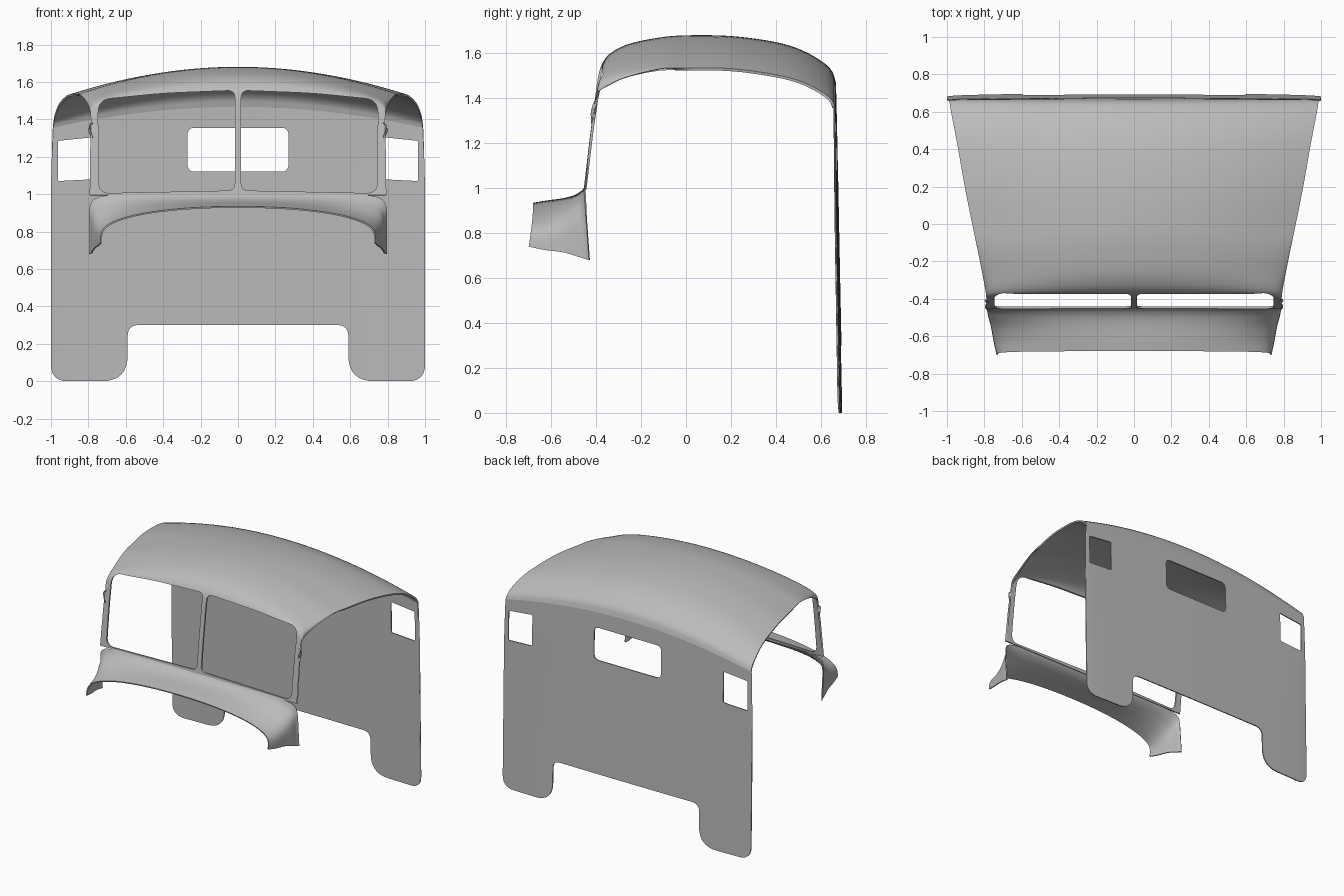
import bpy, bmesh, math
from mathutils import Vector

cube = bpy.data.objects.get("Cube")
if cube:
    bpy.data.objects.remove(cube)

grey = bpy.data.materials.new("primer_grey")
grey.use_nodes = True
grey.diffuse_color = (0.5, 0.5, 0.5, 1)
grey.node_tree.nodes["Principled BSDF"].inputs["Base Color"].default_value = (0.5, 0.5, 0.5, 1)


def make_object(name, bm):
    mesh = bpy.data.meshes.new(name)
    bm.to_mesh(mesh)
    bm.free()
    obj = bpy.data.objects.new(name, mesh)
    bpy.context.collection.objects.link(obj)
    return obj


def smooth_rows(rows, steps=4):
    """Catmull-Rom interpolation through the section parameters."""
    r = [Vector(v) for v in rows]
    r = [r[0] * 2 - r[1]] + r + [r[-1] * 2 - r[-2]]
    out = []
    for a, b, c, d in zip(r, r[1:], r[2:], r[3:]):
        for i in range(steps):
            t = i / steps
            out.append(b + (c - a) * (t / 2) + (a * 2 - b * 5 + c * 4 - d) * (t * t / 2)
                       + (b * 3 - a - c * 3 + d) * (t ** 3 / 2))
    return out + [r[-2]]


def section_point(row, s):
    """Crowned cross-section with rounded shoulders, s from -1 to 1."""
    y, z, crown, drop, half_width, power, y_end = row
    a = abs(s)
    t = math.pi / 2 * a * a * (3 - 2 * a)
    u = math.sin(t) ** (2 / power)
    f = 1 - max(math.cos(t), 0) ** (2 / power)
    return (math.copysign(half_width * u, s), y + (y_end - y) * f, z - crown * u * u - drop * f)


def loft(name, rows, half_columns=24):
    bm = bmesh.new()
    grid = [[bm.verts.new(section_point(r, i / half_columns))
             for i in range(-half_columns, half_columns + 1)] for r in smooth_rows(rows)]
    for lo, hi in zip(grid, grid[1:]):
        for i in range(len(lo) - 1):
            bm.faces.new((lo[i], lo[i + 1], hi[i + 1], hi[i]))
    return make_object(name, bm)


def rounded(corners, steps=8):
    """Outline with each corner (x, z, radius) replaced by a soft arc."""
    out = []
    for i, (x, z, radius) in enumerate(corners):
        p = Vector((x, z))
        if radius == 0:
            out.append(p)
            continue
        before = Vector(corners[i - 1][:2]) - p
        after = Vector(corners[(i + 1) % len(corners)][:2]) - p
        a, b = p + before.normalized() * radius, p + after.normalized() * radius
        for k in range(steps + 1):
            t = k / steps
            w = 0.75 * t * (1 - t) * 2
            out.append(a * ((1 - t) ** 2) + p * (2 * t * (1 - t)) + b * (t * t))
    return out


def prism(corners, y0, y1):
    bm = bmesh.new()
    face = bm.faces.new([bm.verts.new((p.x, y0, p.y)) for p in rounded(corners)])
    side = bmesh.ops.extrude_face_region(bm, geom=[face])["geom"]
    bmesh.ops.translate(bm, vec=(0, y1 - y0, 0),
                        verts=[g for g in side if isinstance(g, bmesh.types.BMVert)])
    bmesh.ops.recalc_face_normals(bm, faces=bm.faces)
    cutter = make_object("cutter", bm)
    cutter.hide_render = True
    return cutter


def mirrored(corners):
    return [(-x, z, r) for x, z, r in reversed(corners)]


def finish(obj, thickness, cutters=()):
    """Thicken the sheet, apply the cuts and shade it."""
    solid = obj.modifiers.new("thickness", 'SOLIDIFY')
    solid.thickness = thickness
    solid.offset = -1
    for cutter, operation in cutters:
        cut = obj.modifiers.new("cut", 'BOOLEAN')
        cut.object, cut.operation, cut.solver = cutter, operation, 'EXACT'
    graph = bpy.context.evaluated_depsgraph_get()
    mesh = bpy.data.meshes.new_from_object(obj.evaluated_get(graph))
    obj.modifiers.clear()
    obj.data = mesh
    for cutter, _ in cutters:
        bpy.data.objects.remove(cutter)
    mesh.materials.clear()
    mesh.materials.append(grey)
    bpy.ops.object.select_all(action='DESELECT')
    obj.select_set(True)
    bpy.context.view_layer.objects.active = obj
    bpy.ops.object.shade_smooth_by_angle(angle=math.radians(40))


# Section rows: y, z, crown, shoulder drop, half width, shoulder power, y at the edge

# Windscreen frame rolling back into the roof
roof = loft("windscreen_frame_and_roof", [
    (-.455, .995, 0, 0, .793, 4, -.455),
    (-.425, 1.25, 0, .01, .79, 4, -.425),
    (-.405, 1.40, .02, .03, .787, 4, -.41),
    (-.39, 1.50, .035, .06, .787, 4, -.40),
    (-.37, 1.56, .05, .08, .79, 4, -.39),
    (-.33, 1.605, .08, .07, .795, 4, -.35),
    (-.25, 1.643, .11, .04, .81, 3, -.27),
    (-.12, 1.67, .13, .01, .84, 3, -.12),
    (0, 1.68, .145, 0, .865, 2, 0),
    (.2, 1.677, .145, 0, .905, 2, .2),
    (.4, 1.65, .145, 0, .94, 2, .4),
    (.52, 1.612, .14, 0, .963, 2, .52),
    (.61, 1.56, .135, 0, .98, 2, .61),
    (.65, 1.52, .13, 0, .986, 2, .65),
    (.667, 1.47, .11, 0, .99, 2, .663)])
pane = [(.017, 1.02, .04), (.745, 1.005, .06), (.748, 1.505, .07), (.4, 1.54, .1), (.017, 1.555, .04)]
finish(roof, .012, [(prism(p, -.6, -.33), 'DIFFERENCE') for p in (pane, mirrored(pane))])

# Cowl sweeping forward, with side flaps turned down
cowl = loft("cowl", [
    (-.68, .935, .06, .135, .735, 4, -.70),
    (-.62, .945, .05, .17, .75, 4, -.63),
    (-.55, .955, .035, .205, .765, 5, -.55),
    (-.50, .968, .02, .25, .78, 7, -.49),
    (-.47, .985, .01, .29, .787, 9, -.45),
    (-.455, 1.0, 0, .32, .797, 12, -.432)])
finish(cowl, .008)

# Back wall with three windows and two rounded legs
back = loft("back_wall", [
    (.667, 1.47, .11, 0, .99, 2, .663),
    (.672, 1.3, .08, 0, .995, 2, .665),
    (.68, .9, .03, 0, 1.003, 2, .668),
    (.69, .4, 0, 0, 1.005, 2, .675),
    (.70, -.05, 0, 0, 1.005, 2, .682)])
leg = [(1, 2, 0), (1, 0, .09), (.59, 0, .14), (.59, .3, .06)]
middle_window = [(-.27, 1.12, .04), (.27, 1.12, .04), (.27, 1.355, .04), (-.27, 1.355, .04)]
corner_window = [(.77, 1.08, .01), (.963, 1.07, .01), (.963, 1.285, .01), (.77, 1.305, .01)]
windows = (middle_window, corner_window, mirrored(corner_window))
finish(back, .008, [(prism(leg + mirrored(leg), .5, .9), 'INTERSECT')]
       + [(prism(w, .5, .9), 'DIFFERENCE') for w in windows])
